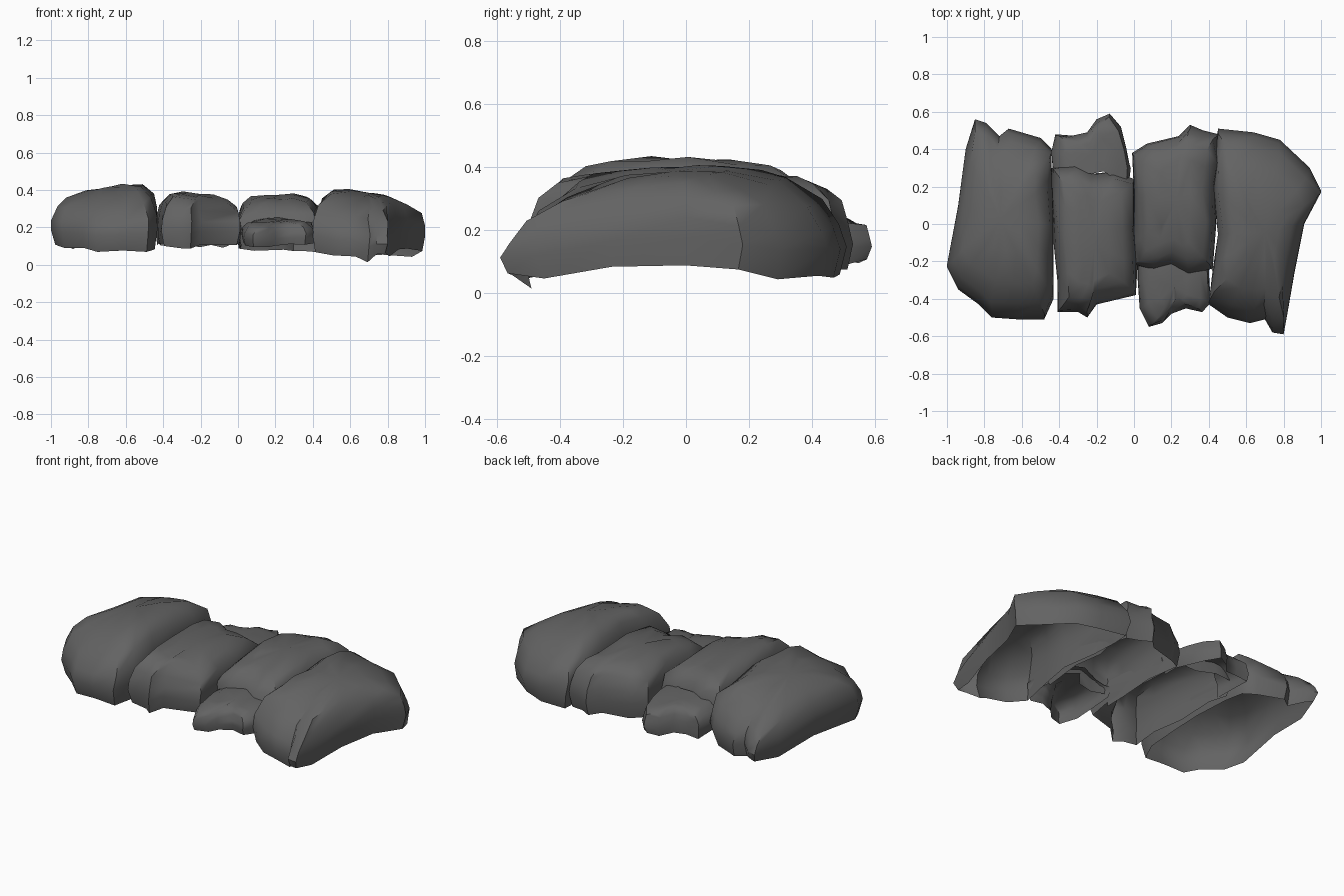
import bpy, bmesh, random

if "Cube" in bpy.data.objects:
    bpy.data.objects.remove(bpy.data.objects["Cube"])

random.seed(4)
stone = bpy.data.materials.new("dark grey stone")
stone.diffuse_color = (0.125, 0.125, 0.125, 1)
stone.use_nodes = True
stone.node_tree.nodes["Principled BSDF"].inputs["Base Color"].default_value = stone.diffuse_color

# rings of each hollow rock shell: x scale, y scale, share of height, roughness
RINGS = [(0.94, 0.95, 0.0, 0.008), (1.0, 1.0, 0.33, 0), (0.985, 0.955, 0.56, 0.006),
         (0.91, 0.85, 0.8, 0.012), (0.7, 0.64, 0.95, 0.01), (0.35, 0.32, 1.0, 0.008)]


def rock(name, outline, top, slope_x, slope_y, base, arch=0.17, end_drop=0.35, blunt=0.0,
         hidden=None):
    """Arched shell, open underneath, lofted inwards from its plan outline.
    Faces whose centre passes the hidden rule are buried in a neighbour and removed."""
    xs, ys = [p[0] for p in outline], [p[1] for p in outline]
    cx, cy = (min(xs) + max(xs)) / 2, (min(ys) + max(ys)) / 2
    bm = bmesh.new()
    rings = []
    for k, (sx, sy, share, rough) in enumerate(RINGS):
        ring = []
        if k > 1:
            sy += (1 - sy) * blunt
        for p in outline:
            x, y = cx + (p[0] - cx) * sx, cy + (p[1] - cy) * sy
            low = p[2] if len(p) > 2 else base - arch * p[1] ** 2
            high = top + slope_x * (x - cx) + slope_y * (y - cy) - end_drop * (y - cy) ** 2
            z = low + (high - low) * share
            n = [random.uniform(-rough, rough) for _ in range(3)]
            ring.append(bm.verts.new((x + n[0], y + n[1], max(0, z + n[2]))))
        rings.append(ring)
    count = len(outline)
    for a, b in zip(rings, rings[1:]):
        for i in range(count):
            j = (i + 1) % count
            bm.faces.new((a[i], a[j], b[j], b[i]))
    peak = bm.verts.new((cx, cy, top))
    for i in range(count):
        bm.faces.new((rings[-1][i], rings[-1][(i + 1) % count], peak))
    if hidden:
        buried = [f for f in bm.faces if hidden(f.calc_center_median())]
        bmesh.ops.delete(bm, geom=buried, context='FACES')
    me = bpy.data.meshes.new(name)
    bm.to_mesh(me)
    bm.free()
    me.materials.append(stone)
    ob = bpy.data.objects.new(name, me)
    bpy.context.collection.objects.link(ob)
    bpy.ops.object.select_all(action='DESELECT')
    ob.select_set(True)
    bpy.context.view_layer.objects.active = ob
    bpy.ops.object.shade_smooth_by_angle(angle=0.8)


# widest slab on the left, with a low spur at its back corner
rock("left_rock", [(-.44, .4), (-.5, .46), (-.67, .51), (-.72, .47), (-.79, .54, .1), (-.85, .56, .1),
                   (-.9, .4), (-.94, .1), (-1, -.23), (-.94, -.35), (-.83, -.43), (-.76, -.5),
                   (-.62, -.51), (-.48, -.51), (-.43, -.4), (-.43, -.2), (-.43, 0), (-.44, .25)],
     .41, .17, -.04, .115)

# stepped slab: upper block over a low, pointed back ledge
rock("inner_left_rock", [(0, .24), (-.1, .28), (-.22, .27), (-.32, .32), (-.44, .3),
                         (-.44, .15), (-.43, -.1), (-.41, -.3),
                         (-.41, -.47), (-.3, -.47), (-.25, -.5), (-.2, -.43), (.01, -.38),
                         (.02, -.2), (0, 0)],
     .38, -.1, 0, .12, .12, .3, .4,
     lambda c: c.y > .2 and c.z < .2 and -.38 < c.x < -.05)
rock("back_ledge", [(-.02, .3), (-.04, .4), (-.07, .52), (-.13, .59, .11), (-.2, .56), (-.25, .49),
                    (-.34, .47), (-.42, .48), (-.44, .38), (-.43, .2), (-.22, .16), (-.03, .2)],
     .26, 0, -.1, .13, .12, .35, .3, lambda c: c.y < .25)

# the same kind of stepped slab, turned round with its ledge in front
rock("inner_right_rock", [(.43, .2), (.46, .35), (.45, .48), (.37, .5), (.3, .53), (.24, .47),
                          (.07, .43), (-.01, .38), (0, .15), (0, -.1), (0, -.22), (.1, -.25),
                          (.2, -.23), (.3, -.28), (.42, -.25), (.44, 0)],
     .375, 0, .02, .1, .12, .3, .4,
     lambda c: c.y < -.18 and c.z < .2 and .05 < c.x < .38)
rock("front_ledge", [(.4, -.18), (.2, -.12), (.02, -.18), (.02, -.3), (.03, -.45), (.08, -.55),
                     (.15, -.53), (.2, -.48), (.28, -.45), (.36, -.47), (.41, -.42), (.4, -.25)],
     .24, 0, .1, .13, .12, .35, .3, lambda c: c.y > -.21)

# right slab tapering to a low spur at the front corner
rock("right_rock", [(1, .18, .07), (.94, .3, .05), (.78, .45), (.64, .49), (.45, .51), (.43, .4),
                    (.42, .2), (.45, -.05), (.42, -.25), (.4, -.43), (.5, -.5), (.62, -.53),
                    (.7, -.51, .01), (.74, -.58, .05), (.8, -.59, .06), (.82, -.48, .05),
                    (.86, -.25, .08), (.91, 0, .09)],
     .385, -.19, .05, .09, .15, .4)
